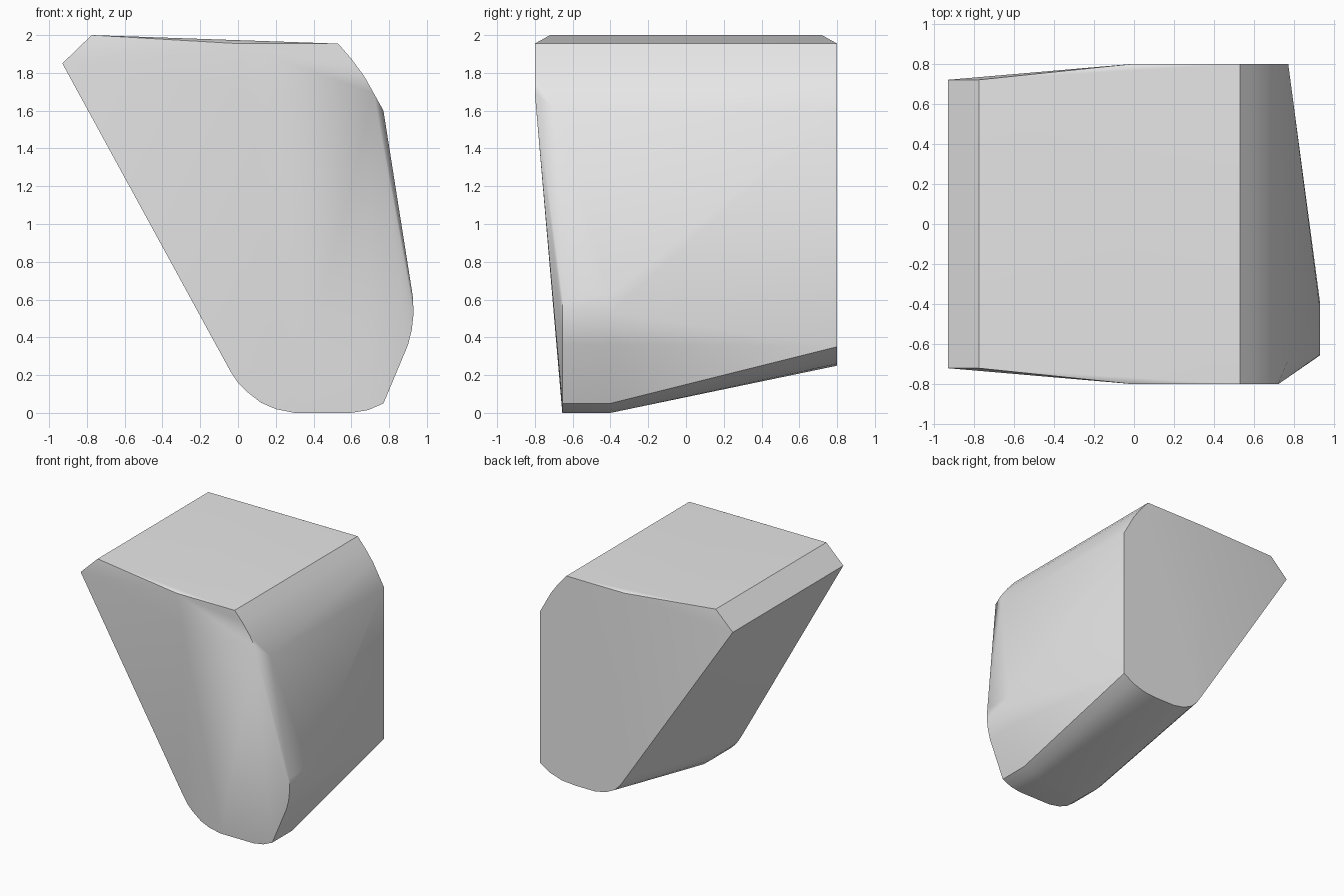
import bpy
import bmesh
from math import radians

default_cube = bpy.data.objects.get("Cube")
if default_cube:
    bpy.data.objects.remove(default_cube, do_unlink=True)


def make_material(name, color):
    material = bpy.data.materials.new(name)
    material.use_nodes = True
    material.diffuse_color = color
    material.node_tree.nodes["Principled BSDF"].inputs["Base Color"].default_value = color
    return material


def section(profile, *depths):
    """Place an (x, z) profile at each of the given depths."""
    return [(x, y, z) for y in depths for x, z in profile]


def make_hull(name, points, material):
    """Wrap a convex, smoothly shaded shell around the points."""
    bm = bmesh.new()
    for point in points:
        bm.verts.new(point)
    result = bmesh.ops.convex_hull(bm, input=bm.verts[:])
    spare = {v for v in result["geom_interior"] + result["geom_unused"]
             if isinstance(v, bmesh.types.BMVert)}
    bmesh.ops.delete(bm, geom=list(spare), context='VERTS')
    bmesh.ops.dissolve_limit(bm, angle_limit=radians(0.3),
                             verts=bm.verts[:], edges=bm.edges[:])
    bmesh.ops.recalc_face_normals(bm, faces=bm.faces[:])
    mesh = bpy.data.meshes.new(name)
    bm.to_mesh(mesh)
    bm.free()
    mesh.materials.append(material)
    block = bpy.data.objects.new(name, mesh)
    bpy.context.collection.objects.link(block)
    bpy.ops.object.select_all(action='DESELECT')
    block.select_set(True)
    bpy.context.view_layer.objects.active = block
    bpy.ops.object.shade_smooth_by_angle(angle=radians(30))
    return block


FRONT, BACK = -0.8, 0.8

# Rounded foot, with the bulge on its left side
foot = [(-0.04, 0.22), (0, 0.16), (0.05, 0.11), (0.12, 0.055), (0.2, 0.02),
        (0.3, 0), (0.6, 0), (0.69, 0.015), (0.77, 0.05), (0.9, 0.36),
        (0.92, 0.44), (0.93, 0.53), (0.925, 0.62)]

# Raised rounded underside and upright edge at the back
back_underside = [(0, 0.42), (0.04, 0.36), (0.09, 0.31), (0.17, 0.27),
                  (0.27, 0.25), (0.45, 0.25), (0.57, 0.26), (0.68, 0.295),
                  (0.77, 0.35), (0.77, 1.6)]

# Top edge curving down to the left side
shoulder = [(0, 1.955), (0.53, 1.955), (0.6, 1.875), (0.67, 1.78), (0.72, 1.69)]

# Narrower overhanging tip
tip = [(-0.93, 1.85), (-0.775, 2)]

points = section(foot, -0.655, -0.4)
points += section(back_underside, BACK)
points += section(shoulder, FRONT, BACK)
points += section(tip, -0.72, 0.72)
points += section([(0.05, 1.7)], FRONT)
points += section([(0.77, 1.6)], -0.68)

grey = make_material("plain_grey", (0.8, 0.8, 0.8, 1))
make_hull("tapered_block", points, grey)
